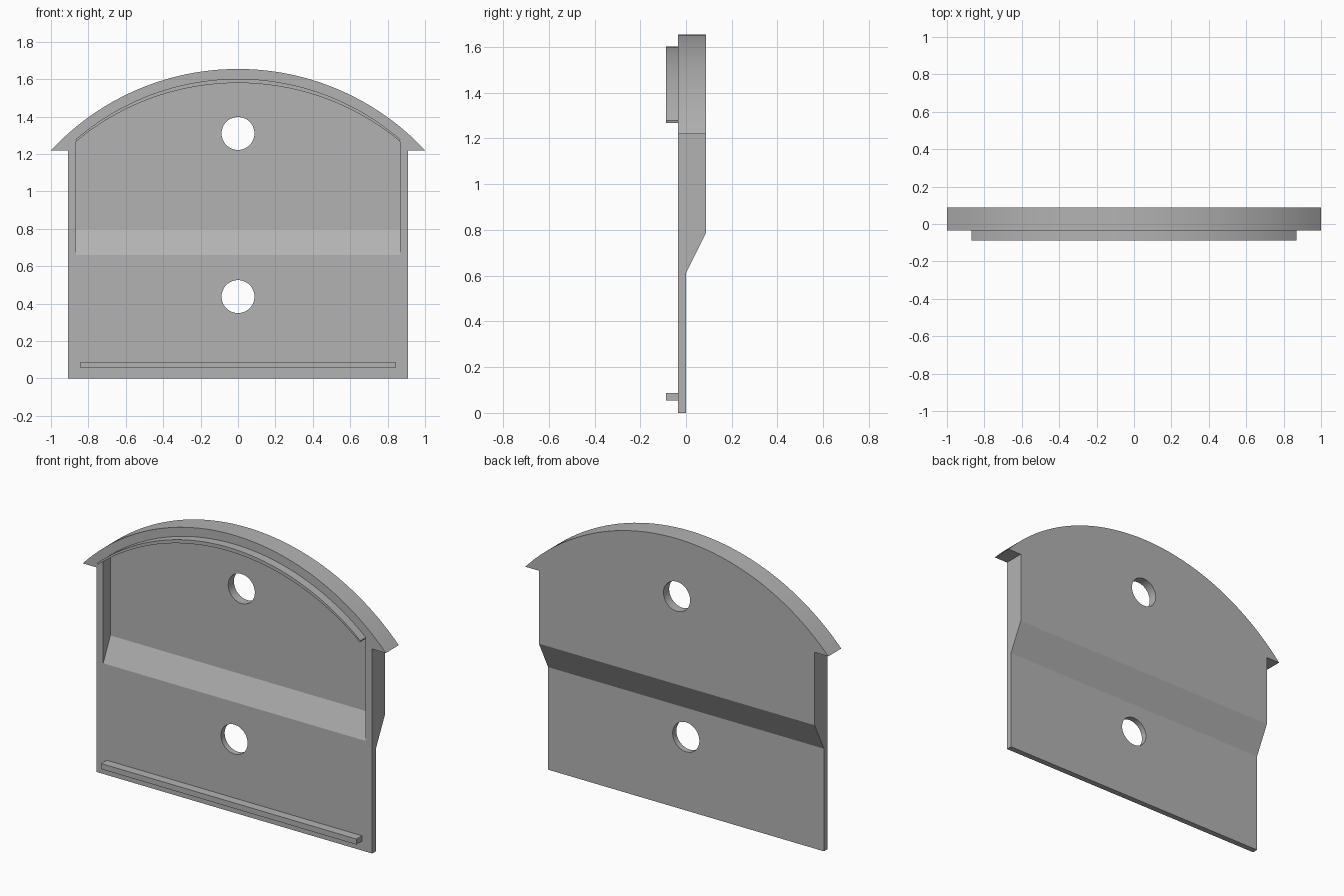
import bpy, bmesh, math

cube = bpy.data.objects.get("Cube")
if cube:
    bpy.data.objects.remove(cube)

FRONT, BACK, LIP = -0.035, 0.087, -0.087

grey = bpy.data.materials.new("plain_grey")
grey.use_nodes = True
grey.diffuse_color = (0.45, 0.45, 0.45, 1)
grey.node_tree.nodes["Principled BSDF"].inputs["Base Color"].default_value = (0.45, 0.45, 0.45, 1)


def arch(half, base, top, n=48):
    """Points (x, z) of a circular arc from right end to left end."""
    rise = top - base
    r = (half * half + rise * rise) / (2 * rise)
    a = math.asin(half / r)
    return [(r * math.sin(a - 2 * a * i / n), top - r + r * math.cos(a - 2 * a * i / n))
            for i in range(n + 1)]


def prism(name, near, far):
    """Closed solid between two matching loops of 3D points."""
    bm = bmesh.new()
    a = [bm.verts.new(p) for p in near]
    b = [bm.verts.new(p) for p in far]
    bm.faces.new(a)
    bm.faces.new(b[::-1])
    for i in range(len(a)):
        j = (i + 1) % len(a)
        bm.faces.new((a[j], a[i], b[i], b[j]))
    bmesh.ops.recalc_face_normals(bm, faces=bm.faces)
    mesh = bpy.data.meshes.new(name)
    bm.to_mesh(mesh)
    bm.free()
    obj = bpy.data.objects.new(name, mesh)
    bpy.context.collection.objects.link(obj)
    mesh.materials.append(grey)
    return obj


def plate(name, outline, y0, y1):
    return prism(name, [(x, y0, z) for x, z in outline], [(x, y1, z) for x, z in outline])


def select(obj):
    bpy.ops.object.select_all(action='DESELECT')
    obj.select_set(True)
    bpy.context.view_layer.objects.active = obj


def cut(obj, cutter):
    cutter.hide_render = True
    mod = obj.modifiers.new("cut", 'BOOLEAN')
    mod.operation, mod.solver, mod.object = 'DIFFERENCE', 'EXACT', cutter
    select(obj)
    bpy.ops.object.modifier_apply(modifier=mod.name)
    bpy.data.objects.remove(cutter)


# Main panel with overhanging arched top
panel = plate("panel", [(-0.91, 1.22), (-0.91, 0), (0.91, 0), (0.91, 1.22)]
              + arch(1.0, 1.22, 1.655), FRONT, BACK)

# Thin lower half: step cut into the back with a sloped shoulder
step = [(0, -0.1), (0, 0.612), (BACK, 0.785), (0.2, 1.01), (0.2, -0.1)]
cut(panel, prism("back_step_cutter", [(-1.2, y, z) for y, z in step],
                 [(1.2, y, z) for y, z in step]))

# Arched front recess with a sloped floor
curve = arch(0.865, 1.268, 1.58)
near = [(x, -0.103, z) for x, z in [(-0.865, 0.52), (0.865, 0.52)] + curve]
far = [(x, 0.033, z) for x, z in [(-0.865, 0.80), (0.865, 0.80)] + curve]
cut(panel, prism("recess_cutter", near, far))

# Two round through holes
for z in (1.31, 0.438):
    ring = [(0.088 * math.cos(math.tau * i / 48), z + 0.088 * math.sin(math.tau * i / 48))
            for i in range(48)]
    cut(panel, plate("hole_cutter", ring, -0.3, 0.3))

# Curved lip above the recess
lip = plate("arched_lip", arch(0.868, 1.278, 1.602) + curve[::-1], LIP, FRONT)

# Straight rail along the bottom
rail = plate("bottom_rail", [(-0.842, 0.055), (0.842, 0.055), (0.842, 0.088), (-0.842, 0.088)],
             LIP, FRONT)

for obj in (panel, lip, rail):
    select(obj)
    bpy.ops.object.shade_smooth_by_angle(angle=math.radians(20))
